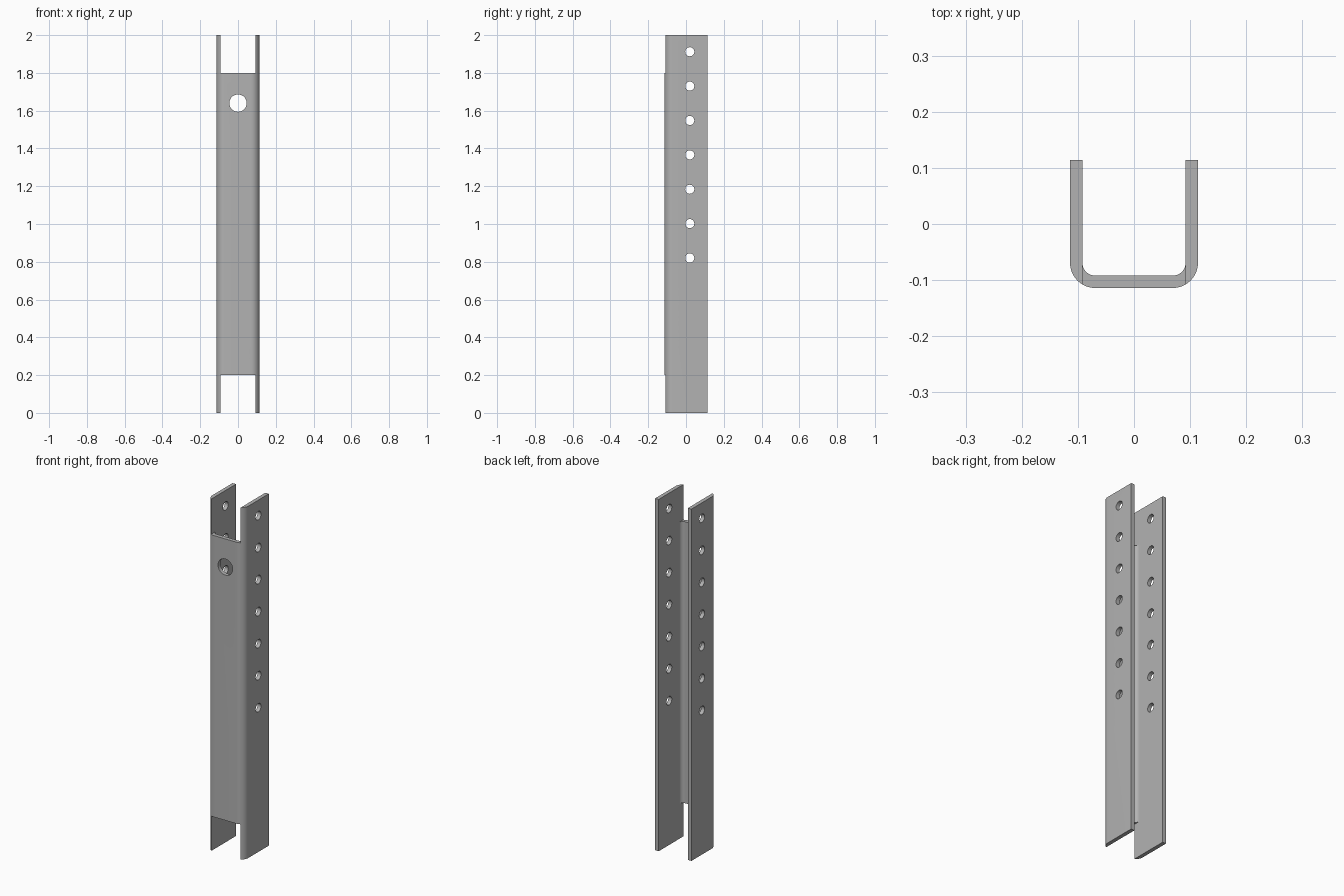
import bpy, bmesh, math
from mathutils import Matrix

cube = bpy.data.objects.get("Cube")
if cube:
    bpy.data.objects.remove(cube, do_unlink=True)

HALF, WALL, OUTER_R, HEIGHT = 0.114, 0.022, 0.045, 2.0
INNER = HALF - WALL

steel = bpy.data.materials.new("grey steel")
steel.use_nodes = True
colour = (0.448, 0.448, 0.448, 1)
steel.diffuse_color = colour
steel.node_tree.nodes["Principled BSDF"].inputs["Base Color"].default_value = colour


def make_object(name, bm):
    bmesh.ops.recalc_face_normals(bm, faces=bm.faces)
    mesh = bpy.data.meshes.new(name)
    bm.to_mesh(mesh)
    bm.free()
    mesh.materials.append(steel)
    obj = bpy.data.objects.new(name, mesh)
    bpy.context.collection.objects.link(obj)
    return obj


def corner(side, radius, steps=12):
    """Arc from the side wall round to the front wall."""
    c = HALF - OUTER_R
    angles = [math.pi / 2 * i / steps for i in range(steps + 1)]
    return [(side * (c + radius * math.cos(a)), -c - radius * math.sin(a)) for a in angles]


# U-shaped channel: outer outline, then back along the inner outline
outer = [(-HALF, HALF)] + corner(-1, OUTER_R) + corner(1, OUTER_R)[::-1] + [(HALF, HALF)]
r = OUTER_R - WALL
inner = [(-INNER, HALF)] + corner(-1, r) + corner(1, r)[::-1] + [(INNER, HALF)]
bm = bmesh.new()
face = bm.faces.new([bm.verts.new((x, y, 0)) for x, y in outer + inner[::-1]])
up = bmesh.ops.extrude_face_region(bm, geom=[face])
bmesh.ops.translate(bm, vec=(0, 0, HEIGHT),
                    verts=[v for v in up["geom"] if isinstance(v, bmesh.types.BMVert)])
channel = make_object("channel_post", bm)

# Cutters: end notches in the front wall, side bolt holes, front hole
cutters = bmesh.new()


def add_box(z, height):
    bmesh.ops.create_cube(cutters, size=1, matrix=Matrix.Translation((0, -0.1, z))
                          @ Matrix.Diagonal((2 * INNER, 0.16, height, 1)))


def add_hole(location, radius, length, axis):
    bmesh.ops.create_cone(cutters, cap_ends=True, segments=32, radius1=radius, radius2=radius,
                          depth=length, matrix=Matrix.Translation(location)
                          @ Matrix.Rotation(math.pi / 2, 4, axis))


for z in (0, HEIGHT):
    add_box(z, 0.4)
for i in range(7):
    add_hole((0, 0.02, 0.82 + 0.182 * i), 0.024, 0.4, 'Y')
add_hole((0, -0.11, 1.64), 0.046, 0.1, 'X')
cutter = make_object("hole_cutters", cutters)
cutter.hide_render = True

cut = channel.modifiers.new("cut_holes", 'BOOLEAN')
cut.operation = 'DIFFERENCE'
cut.solver = 'EXACT'
cut.object = cutter
bpy.ops.object.select_all(action='DESELECT')
bpy.context.view_layer.objects.active = channel
channel.select_set(True)
bpy.ops.object.modifier_apply(modifier=cut.name)
bpy.data.objects.remove(cutter, do_unlink=True)
bpy.ops.object.shade_smooth_by_angle(angle=math.radians(30))
